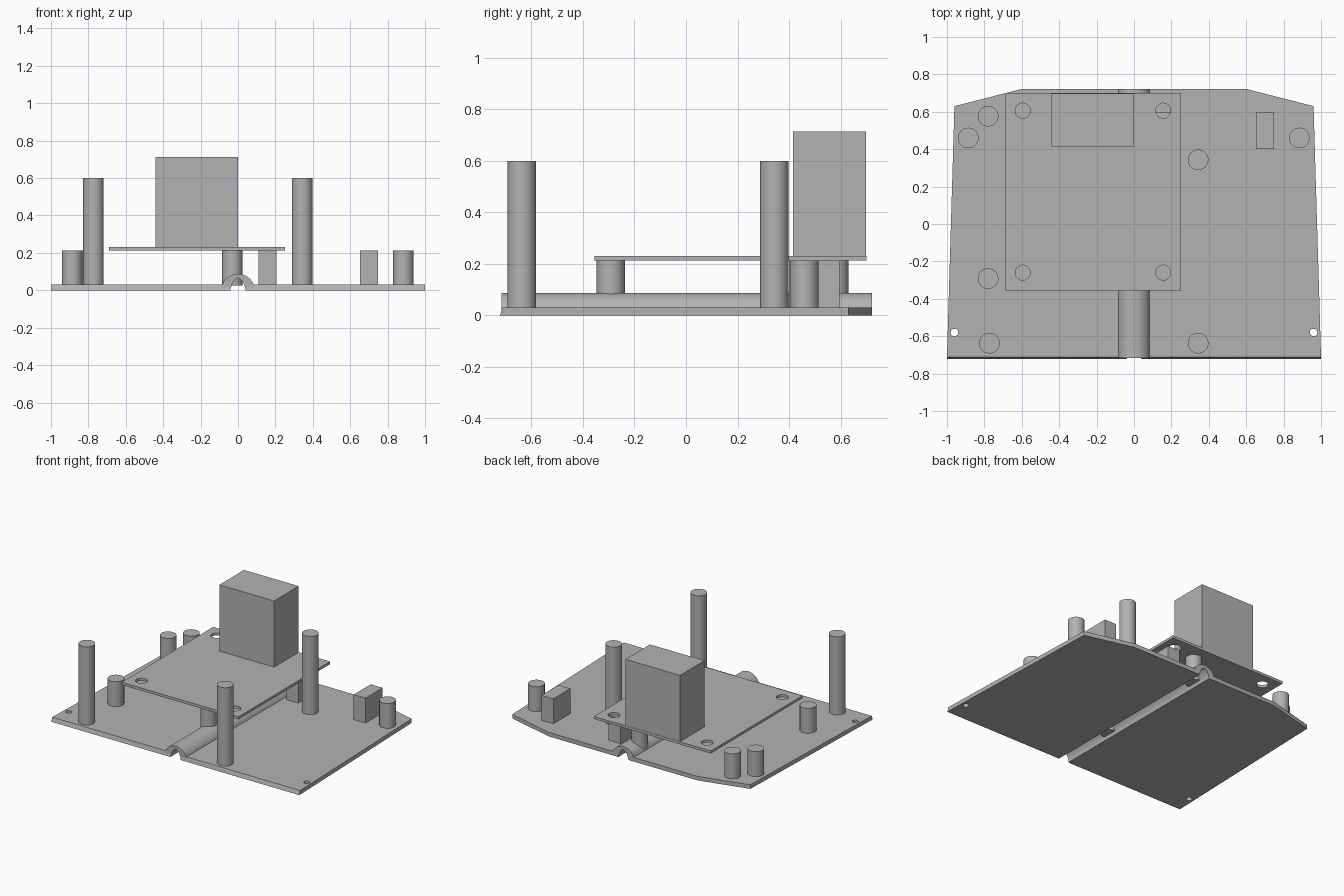
import bpy, bmesh, math

if "Cube" in bpy.data.objects:
    bpy.data.objects.remove(bpy.data.objects["Cube"])

grey = bpy.data.materials.new("mid_grey")
grey.diffuse_color = (0.45, 0.45, 0.45, 1)
grey.use_nodes = True
grey.node_tree.nodes["Principled BSDF"].inputs["Base Color"].default_value = grey.diffuse_color


def finish(name, bm):
    bmesh.ops.recalc_face_normals(bm, faces=bm.faces)
    me = bpy.data.meshes.new(name)
    bm.to_mesh(me)
    bm.free()
    ob = bpy.data.objects.new(name, me)
    bpy.context.collection.objects.link(ob)
    me.materials.append(grey)
    return ob


def prism(name, bottom, top):
    """Solid between two matching outlines."""
    bm = bmesh.new()
    a = [bm.verts.new(p) for p in bottom]
    b = [bm.verts.new(p) for p in top]
    bm.faces.new(a)
    bm.faces.new(b)
    n = len(a)
    for i in range(n):
        j = (i + 1) % n
        bm.faces.new((a[i], a[j], b[j], b[i]))
    return finish(name, bm)


def box(name, x0, x1, y0, y1, z0, z1):
    pts = [(x0, y0), (x1, y0), (x1, y1), (x0, y1)]
    return prism(name, [(x, y, z0) for x, y in pts], [(x, y, z1) for x, y in pts])


def along_y(name, profile, y0, y1):
    return prism(name, [(x, y0, z) for x, z in profile], [(x, y1, z) for x, z in profile])


def post(name, x, y, r, z0, z1, n=40):
    ring = [(x + r * math.cos(2 * math.pi * i / n), y + r * math.sin(2 * math.pi * i / n))
            for i in range(n)]
    return prism(name, [(u, v, z0) for u, v in ring], [(u, v, z1) for u, v in ring])


def select(ob):
    bpy.ops.object.select_all(action='DESELECT')
    ob.select_set(True)
    bpy.context.view_layer.objects.active = ob


def smooth(ob):
    select(ob)
    bpy.ops.object.shade_smooth_by_angle(angle=math.radians(30))


def boolean(ob, tool, op='DIFFERENCE'):
    select(ob)
    m = ob.modifiers.new("cut", 'BOOLEAN')
    m.operation, m.object, m.solver = op, tool, 'EXACT'
    bpy.ops.object.modifier_apply(modifier=m.name)
    bpy.data.objects.remove(tool)


# Base plate with chamfered rear corners and slanted front edge
half = [(1.0, -0.712), (0.96, 0.63), (0.60, 0.722)]
outline = half + [(-x, y) for x, y in reversed(half)]
base = prism("base_plate",
             [(x, -0.722 if y < -0.7 else y, 0) for x, y in outline],
             [(x, y, 0.03) for x, y in outline])

# Central arched ridge with an open channel underneath
arch = [(0.088 * math.cos(math.pi * i / 24), 0.005 + 0.082 * math.sin(math.pi * i / 24))
        for i in range(25)]
boolean(base, along_y("ridge", arch, -0.716, 0.722), 'UNION')
side = [(0.04, -0.02), (0.04, 0.005), (0.035, 0.025), (0.024, 0.047), (0.012, 0.06)]
groove = side + [(0, 0.067)] + [(-x, z) for x, z in reversed(side)]
boolean(base, along_y("channel_cutter", groove, -0.8, 0.8))
for x in (-0.96, 0.96):
    boolean(base, post("hole_cutter", x, -0.58, 0.02, -0.1, 0.1))
smooth(base)

# Tall posts
for x, y in [(-0.773, -0.637), (0.343, -0.637), (0.343, 0.343)]:
    smooth(post("tall_post", x, y, 0.055, 0.025, 0.60))

# Short posts: a grid of four supports plus two side posts
shorts = [(x, y) for x in (-0.78, -0.03) for y in (-0.292, 0.576)]
for x, y in shorts + [(-0.886, 0.46), (0.884, 0.46)]:
    smooth(post("short_post", x, y, 0.055, 0.025, 0.212))

# Rectangular support blocks
for x in (0.11, 0.653):
    box("support_block", x, x + 0.096, 0.40, 0.596, 0.025, 0.212)

# Raised board with four mounting holes
board = box("board", -0.69, 0.252, -0.355, 0.70, 0.212, 0.231)
for x in (-0.595, 0.156):
    for y in (-0.26, 0.606):
        boolean(board, post("hole_cutter", x, y, 0.04, 0.1, 0.3))
smooth(board)

# Tall connector housing on the board
box("housing", -0.44, 0.0, 0.415, 0.698, 0.231, 0.714)
